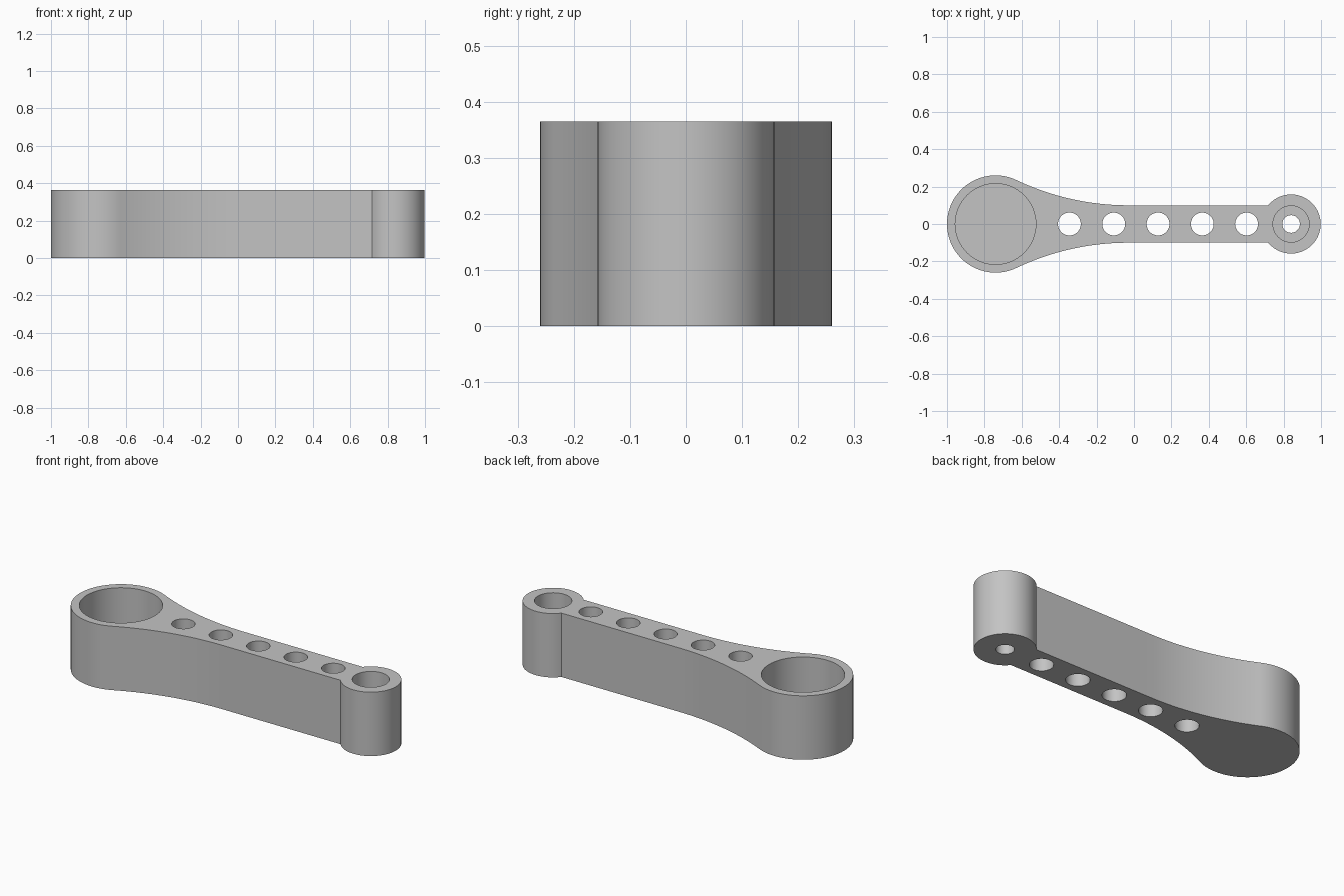
import bpy, bmesh
from math import pi, cos, sin, sqrt, atan2, asin

cube = bpy.data.objects.get("Cube")
if cube:
    bpy.data.objects.remove(cube, do_unlink=True)

HEIGHT = 0.365
HUB_X, HUB_R = -0.74, 0.26
BOSS_X, BOSS_R = 0.84, 0.158
HALF_W = 0.1
FILLET_X = -0.03          # where the flare meets the straight arm

grey = bpy.data.materials.new("light grey")
grey.use_nodes = True
colour = (0.55, 0.55, 0.55, 1)
grey.diffuse_color = colour
grey.node_tree.nodes["Principled BSDF"].inputs["Base Color"].default_value = colour


def arc(cx, cy, r, a0, a1, n):
    return [(cx + r * cos(a0 + (a1 - a0) * i / n),
             cy + r * sin(a0 + (a1 - a0) * i / n)) for i in range(n + 1)]


def prism(name, outline, z0, z1):
    bm = bmesh.new()
    face = bm.faces.new([bm.verts.new((x, y, z0)) for x, y in outline])
    top = bmesh.ops.extrude_face_region(bm, geom=[face])["geom"]
    bmesh.ops.translate(bm, vec=(0, 0, z1 - z0),
                        verts=[v for v in top if isinstance(v, bmesh.types.BMVert)])
    bmesh.ops.recalc_face_normals(bm, faces=bm.faces)
    mesh = bpy.data.meshes.new(name)
    bm.to_mesh(mesh)
    bm.free()
    mesh.materials.append(grey)
    obj = bpy.data.objects.new(name, mesh)
    bpy.context.collection.objects.link(obj)
    return obj


# Upper half of the outline: boss, straight arm, tangent flare, hub
dx = FILLET_X - HUB_X
flare_r = (dx**2 + HALF_W**2 - HUB_R**2) / (2 * (HUB_R - HALF_W))
flare_y = HALF_W + flare_r
tangent = atan2(flare_y, dx)
upper = arc(BOSS_X, 0, BOSS_R, 0, pi - asin(HALF_W / BOSS_R), 36)
upper += arc(FILLET_X, flare_y, flare_r, -pi / 2, tangent - pi, 24)
upper += arc(HUB_X, 0, HUB_R, tangent, pi, 40)[1:]
lower = [(x, -y) for x, y in reversed(upper[1:-1])]
lever = prism("lever_arm", upper + lower, 0, HEIGHT)

# Bores: x, radius, floor height (below zero goes right through)
bores = [(HUB_X, 0.216, 0.05), (BOSS_X, 0.097, 0.08), (BOSS_X, 0.047, -0.1)]
bores += [(-0.345 + 0.2368 * i, 0.061, -0.1) for i in range(5)]

bpy.context.view_layer.objects.active = lever
lever.select_set(True)
for x, r, floor in bores:
    cutter = prism("bore_cutter", arc(x, 0, r, 0, 2 * pi, 64)[:-1], floor, HEIGHT + 0.1)
    cutter.hide_render = True
    cut = lever.modifiers.new("bore", "BOOLEAN")
    cut.operation = "DIFFERENCE"
    cut.solver = "EXACT"
    cut.object = cutter
    bpy.ops.object.modifier_apply(modifier=cut.name)
    bpy.data.objects.remove(cutter, do_unlink=True)

bpy.ops.object.select_all(action="DESELECT")
lever.select_set(True)
bpy.ops.object.shade_smooth_by_angle(angle=pi / 6)
